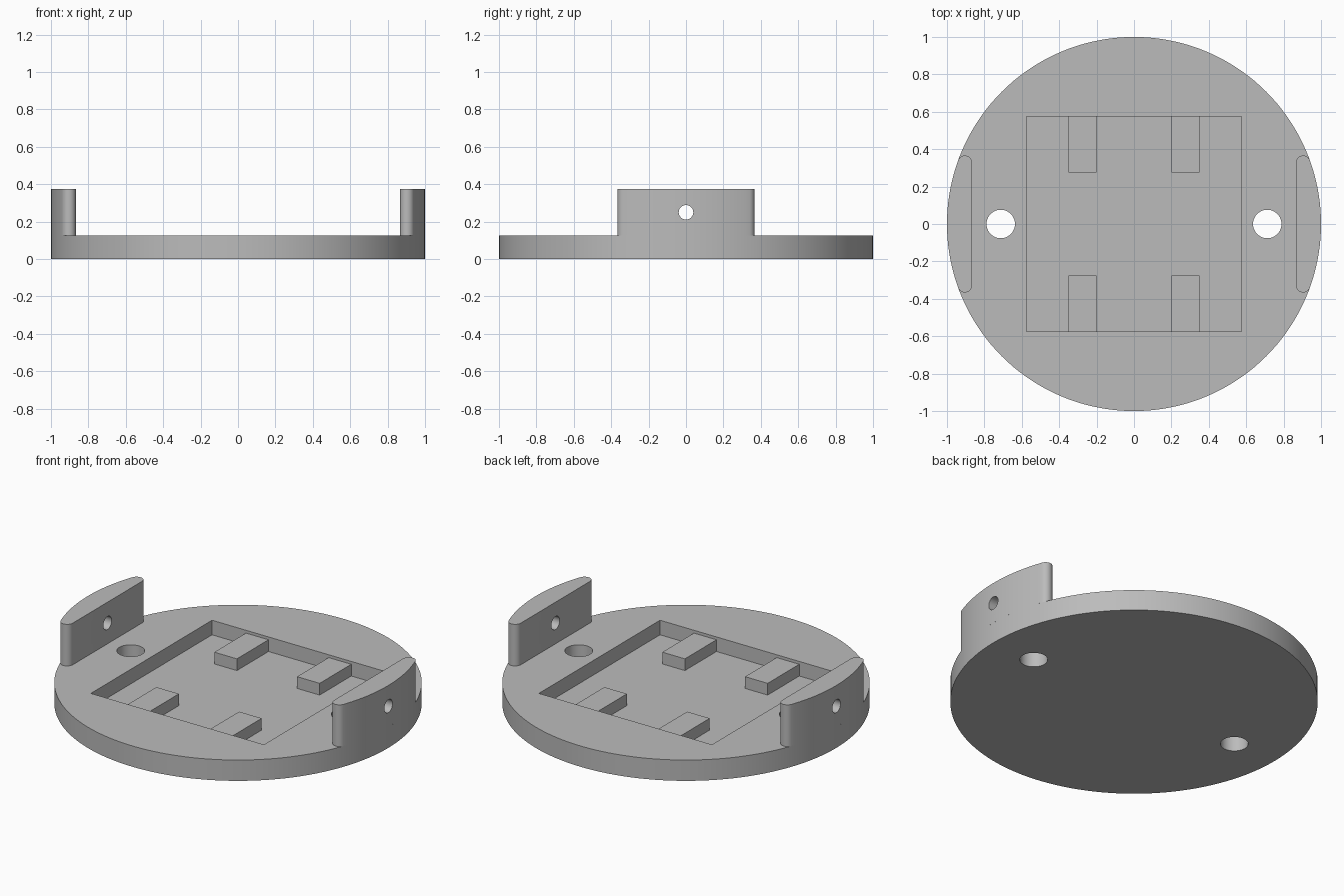
import bpy, bmesh, math
from mathutils import Matrix, Vector

if "Cube" in bpy.data.objects:
    bpy.data.objects.remove(bpy.data.objects["Cube"], do_unlink=True)

PLATE_TOP, TAB_TOP, FLOOR, PAD_TOP = 0.125, 0.375, 0.0375, 0.108
POCKET = 0.575

grey = bpy.data.materials.new("plain grey")
grey.use_nodes = True
colour = (0.5, 0.5, 0.5, 1)
grey.diffuse_color = colour
grey.node_tree.nodes["Principled BSDF"].inputs["Base Color"].default_value = colour


def prism(name, outline, z0, z1):
    """Extrude a flat outline from z0 to z1."""
    bm = bmesh.new()
    face = bm.faces.new([bm.verts.new((x, y, z0)) for x, y in outline])
    top = bmesh.ops.extrude_face_region(bm, geom=[face])["geom"]
    bmesh.ops.translate(bm, vec=(0, 0, z1 - z0),
                        verts=[v for v in top if isinstance(v, bmesh.types.BMVert)])
    bmesh.ops.recalc_face_normals(bm, faces=bm.faces)
    mesh = bpy.data.meshes.new(name)
    bm.to_mesh(mesh)
    bm.free()
    mesh.materials.append(grey)
    obj = bpy.data.objects.new(name, mesh)
    bpy.context.collection.objects.link(obj)
    return obj


def arc(cx, cy, r, start, end, steps):
    angles = [start + (end - start) * i / steps for i in range(steps + 1)]
    return [(cx + r * math.cos(a), cy + r * math.sin(a)) for a in angles]


def circle(cx, cy, r, steps):
    return arc(cx, cy, r, 0, math.tau, steps)[:-1]


def rectangle(x0, x1, y0, y1):
    return [(x0, y0), (x1, y0), (x1, y1), (x0, y1)]


def activate(obj):
    bpy.ops.object.select_all(action="DESELECT")
    obj.select_set(True)
    bpy.context.view_layer.objects.active = obj


def cut(obj, cutter):
    activate(obj)
    mod = obj.modifiers.new("cut", "BOOLEAN")
    mod.operation, mod.solver, mod.object = "DIFFERENCE", "EXACT", cutter
    bpy.ops.object.modifier_apply(modifier=mod.name)
    bpy.data.objects.remove(cutter, do_unlink=True)


def smooth(obj):
    activate(obj)
    bpy.ops.object.shade_smooth_by_angle(angle=math.radians(30))


# Round base plate with square pocket and two bolt holes
plate = prism("base_plate", circle(0, 0, 1, 144), 0, PLATE_TOP)
cut(plate, prism("pocket_cutter", rectangle(-POCKET, POCKET, -POCKET, POCKET), FLOOR, 0.3))
for side in (-1, 1):
    cut(plate, prism("bolt_cutter", circle(side * 0.7125, 0, 0.076, 48), -0.1, 0.3))
smooth(plate)

# Four support pads against the front and back pocket walls
for x, xname in ((-0.275, "right"), (0.275, "left")):
    for y, yname in ((-0.425, "front"), (0.425, "back")):
        prism(f"{yname}_{xname}_pad",
              rectangle(x - 0.075, x + 0.075, y - 0.15, y + 0.15), FLOOR, PAD_TOP)

# Upright side tabs: flat inside, rim curve outside, rounded ends blending into the rim
r, inner = 0.0375, 0.867
cx = inner + r
cy = math.sqrt((1 - r) ** 2 - cx ** 2)
tangent = math.atan2(cy, cx)
outline = (arc(0, 0, 1, -tangent, tangent, 24)
           + arc(cx, cy, r, tangent, math.pi, 12)[1:]
           + arc(cx, -cy, r, math.pi, math.tau - tangent, 12)[:-1])
for side, name in ((1, "left_tab"), (-1, "right_tab")):
    tab = prism(name, [(side * x, y) for x, y in outline], PLATE_TOP, TAB_TOP)
    # Pin hole through the tab
    pin = prism("pin_cutter", circle(0, 0, 0.039, 32), -0.2, 0.2)
    pin.data.transform(Matrix.Translation(Vector((side * 0.95, 0, 0.25)))
                       @ Matrix.Rotation(math.pi / 2, 4, "Y"))
    cut(tab, pin)
    smooth(tab)
